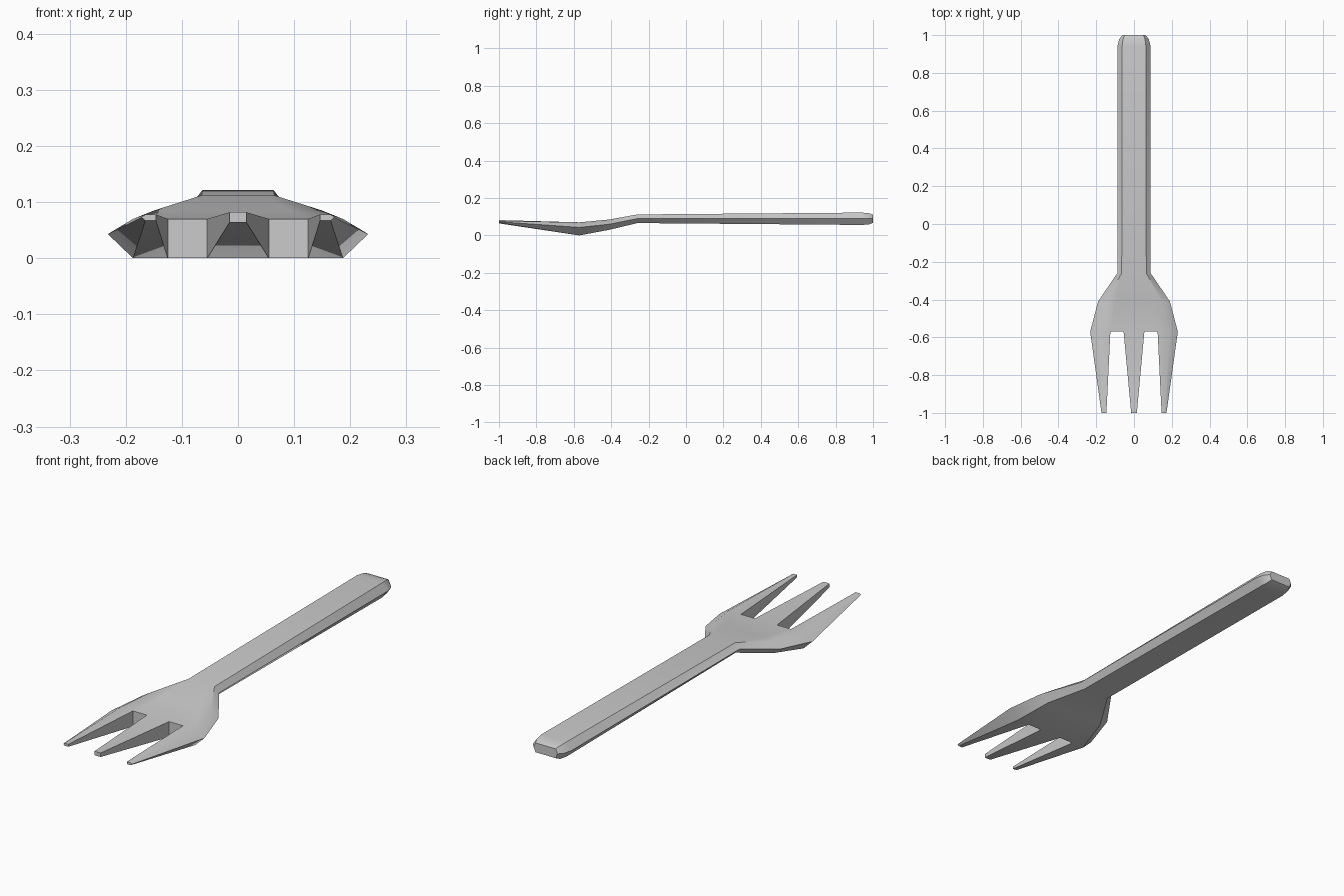
import bpy, bmesh

if "Cube" in bpy.data.objects:
    bpy.data.objects.remove(bpy.data.objects["Cube"])

# Lengthwise sections: y, slot columns c1 c2, flat half-width t, side half-width s,
# and heights of top, side edge and bottom
SECTIONS = [
    (1.00, 0.020, 0.035, 0.050, 0.060, 0.110, 0.090, 0.068),
    (0.98, 0.027, 0.042, 0.058, 0.078, 0.118, 0.090, 0.059),
    (0.94, 0.030, 0.046, 0.063, 0.088, 0.122, 0.090, 0.056),
    (-0.26, 0.030, 0.046, 0.065, 0.088, 0.112, 0.090, 0.066),
    (-0.41, 0.045, 0.095, 0.150, 0.190, 0.085, 0.060, 0.030),
    (-0.57, 0.055, 0.125, 0.187, 0.232, 0.070, 0.043, 0.000),
]

bm = bmesh.new()


def ring(y, c1, c2, t, s, top, mid, bot):
    cols = [-t, -c2, -c1, c1, c2, t]
    pts = [(x, top) for x in cols] + [(s, mid)]
    pts += [(x, bot) for x in reversed(cols)] + [(-s, mid)]
    return [bm.verts.new((x, y, z)) for x, z in pts]


def bridge(a, b):
    for i in range(len(a)):
        j = (i + 1) % len(a)
        bm.faces.new((a[i], a[j], b[j], b[i]))


# Handle and head, lofted through the sections
rings = [ring(*s) for s in SECTIONS]
for a, b in zip(rings, rings[1:]):
    bridge(a, b)
bm.faces.new(rings[0])
root = rings[-1]

# Walls at the bottom of the two slots
for i in (1, 3):
    bm.faces.new((root[i], root[i + 1], root[11 - i], root[12 - i]))


# Three tapering tines
def tine(indices, tip_profile):
    base = [root[i] for i in indices]
    tip = [bm.verts.new((x, -1.0, z)) for x, z in tip_profile]
    bridge(base, tip)
    bm.faces.new(tip)


tine((2, 3, 9, 10), [(-0.015, 0.082), (0.015, 0.082), (0.015, 0.064), (-0.015, 0.064)])
outer = [(0.146, 0.078), (0.165, 0.078), (0.172, 0.073), (0.165, 0.067), (0.146, 0.067)]
tine((4, 5, 6, 7, 8), outer)
tine((1, 0, 13, 12, 11), [(-x, z) for x, z in outer])

bmesh.ops.recalc_face_normals(bm, faces=bm.faces)
mesh = bpy.data.meshes.new("fork")
bm.to_mesh(mesh)
bm.free()
fork = bpy.data.objects.new("fork", mesh)
bpy.context.collection.objects.link(fork)

# Soft shading with crisp edges
bpy.context.view_layer.objects.active = fork
fork.select_set(True)
bpy.ops.object.shade_smooth_by_angle(angle=0.6)
